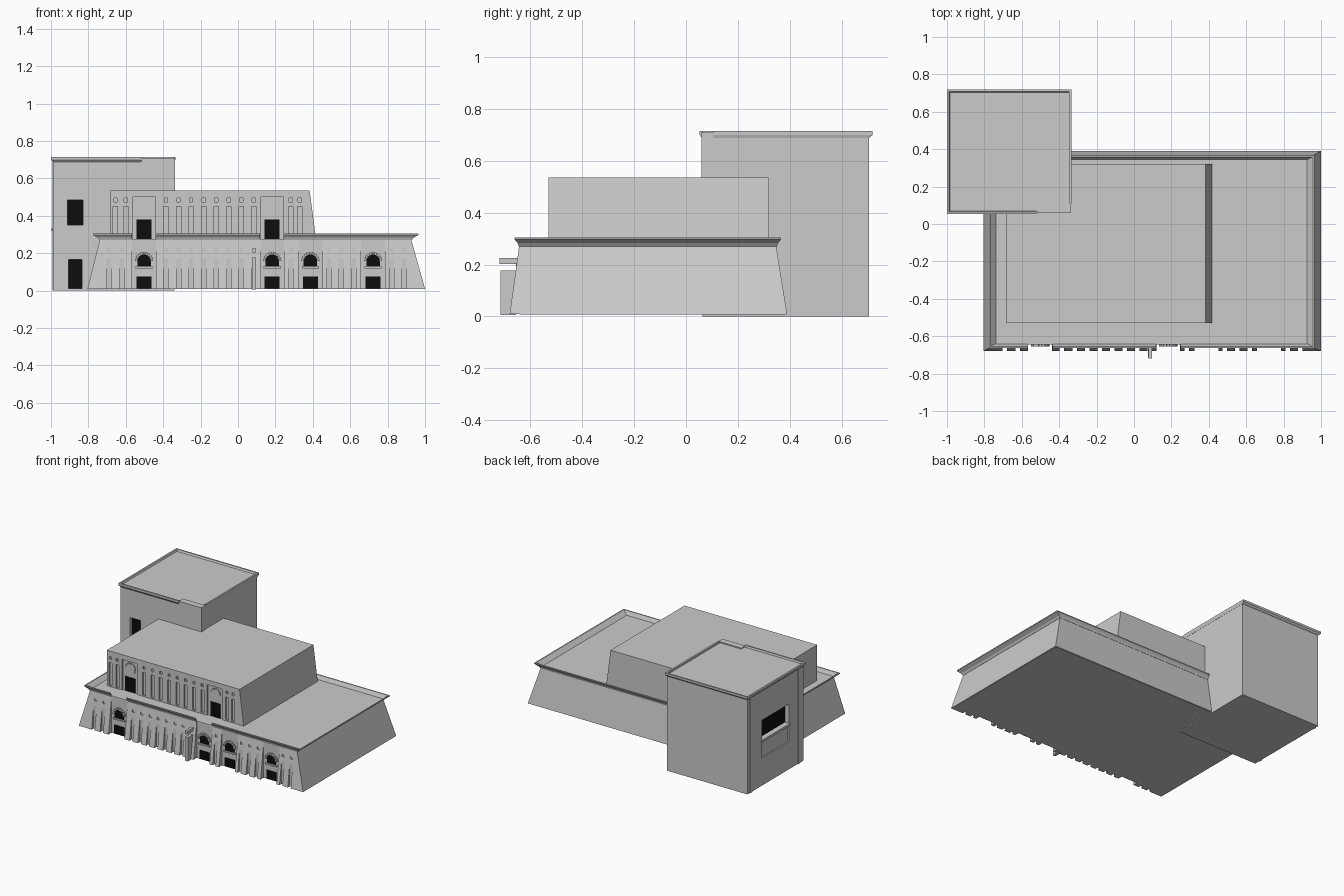
import bpy, bmesh, math

if "Cube" in bpy.data.objects:
    bpy.data.objects.remove(bpy.data.objects["Cube"])

dark = bpy.data.materials.new("dark_opening")
dark.diffuse_color = (0.004, 0.004, 0.004, 1)
dark.use_nodes = True
dark.node_tree.nodes["Principled BSDF"].inputs["Base Color"].default_value = dark.diffuse_color


def finish(name, bm, mat=None):
    bmesh.ops.recalc_face_normals(bm, faces=bm.faces[:])
    me = bpy.data.meshes.new(name)
    bm.to_mesh(me)
    bm.free()
    ob = bpy.data.objects.new(name, me)
    bpy.context.collection.objects.link(ob)
    if mat:
        me.materials.append(mat)
    return ob


def ring(bm, r, z):
    x0, x1, y0, y1 = r
    return [bm.verts.new((x, y, z)) for x, y in ((x0, y0), (x1, y0), (x1, y1), (x0, y1))]


def bridge(bm, a, b):
    n = len(a)
    for i in range(n):
        j = (i + 1) % n
        bm.faces.new((a[i], a[j], b[j], b[i]))


def add_frustum(bm, lo, hi, z0, z1):
    a, b = ring(bm, lo, z0), ring(bm, hi, z1)
    bm.faces.new(a[::-1])
    bm.faces.new(b)
    bridge(bm, a, b)


def frustum(name, lo, hi, z0, z1):
    bm = bmesh.new()
    add_frustum(bm, lo, hi, z0, z1)
    return finish(name, bm)


def boxes(name, items, mat=None):
    # each item: x0, x1, y0, y1, z0, z1
    bm = bmesh.new()
    for b in items:
        add_frustum(bm, b[:4], b[:4], b[4], b[5])
    return finish(name, bm, mat)


def inset(r, t):
    return (r[0] + t, r[1] - t, r[2] + t, r[3] - t)


def cornice(name, levels, t):
    # outward-flaring rim with a hollow middle; levels: (rect, z)
    bm = bmesh.new()
    rings = [ring(bm, r, z) for r, z in levels]
    rings += [ring(bm, inset(r, t), z) for r, z in (levels[-1], levels[0])]
    for i in range(len(rings)):
        bridge(bm, rings[i], rings[(i + 1) % len(rings)])
    return finish(name, bm)


def cut(ob, items):
    cutter = boxes("cutter", items)
    cutter.hide_render = True
    m = ob.modifiers.new("cut", 'BOOLEAN')
    m.operation, m.object, m.solver = 'DIFFERENCE', cutter, 'EXACT'
    bpy.context.view_layer.objects.active = ob
    bpy.ops.object.modifier_apply(modifier=m.name)
    bpy.data.objects.remove(cutter)


def arch_pane(name, x, y, z, w, spring, mat=None):
    # round-headed panel facing front
    bm = bmesh.new()
    pts = [(x - w, z), (x + w, z)]
    pts += [(x + w * math.cos(a * math.pi / 10), spring + w * math.sin(a * math.pi / 10)) for a in range(11)]
    a = [bm.verts.new((p, y, q)) for p, q in pts]
    b = [bm.verts.new((p, y + .01, q)) for p, q in pts]
    bm.faces.new(a)
    bm.faces.new(b[::-1])
    bridge(bm, a, b)
    return finish(name, bm, mat)


def arch_stones(name, x, y, z, r0, r1):
    # separate wedge stones around an arch head
    bm = bmesh.new()
    n = 9
    for i in range(n):
        loops = []
        for yy in (y, y + .012):
            loops.append([bm.verts.new((x + r * math.cos(t), yy, z + r * math.sin(t)))
                          for r, t in ((r0, (i + .08) * math.pi / n), (r1, (i + .08) * math.pi / n),
                                       (r1, (i + .92) * math.pi / n), (r0, (i + .92) * math.pi / n))])
        bm.faces.new(loops[0])
        bm.faces.new(loops[1][::-1])
        bridge(bm, *loops)
    return finish(name, bm)


bays = [-.502, .183, .387, .722]
slots = [-.69, -.622] + [-.385 + .067 * k for k in range(8)] + [.283, .485, .552, .618, .822, .888]

# battered lower storey with slots, small square holes and window bays
base = frustum("lower_storey", (-.805, 1, -.68, .39), (-.738, .925, -.643, .347), .01, .277)
cut(base, [(x - .012, x + .012, -.8, -.657, -.1, .2) for x in slots]
    + [(x - .01, x + .01, -.8, -.645, .208, .226) for x in slots]
    + [(x - .064, x + .064, -.8, -.644, -.1, .4) for x in bays])
frustum("lower_plinth", (-.80, .995, -.642, .385), (-.80, .995, -.642, .385), .008, .012)

# flared roof edge, broken in front of the two upper windows
rim = cornice("lower_cornice", [((-.741, .928, -.645, .35), .27), ((-.75, .938, -.65, .355), .283),
                                ((-.775, .965, -.662, .367), .298), ((-.775, .965, -.662, .367), .305)], .008)
cut(rim, [(x - .066, x + .066, -.8, -.6, .2, .4) for x in bays[:2]])

# lower windows
boxes("lower_windows", [(x - .04, x + .04, -.649, -.63, .012, .075) for x in bays], dark)
boxes("window_sills", [(x - .046, x + .046, -.655, -.64, .118, .128) for x in bays])
for x in bays:
    arch_pane("arched_window", x, -.649, .13, .036, .158, dark)
    arch_stones("arch_stones", x, -.655, .158, .036, .049)

# entrance post and bracket
boxes("front_post", [(.075, .097, -.715, -.655, .005, .177)])
boxes("front_bracket", [(.077, .096, -.72, -.64, .203, .226)])

# upper storey, sloping on its right end
upper = frustum("upper_storey", (-.685, .418, -.53, .32), (-.685, .383, -.53, .32), .27, .535)
up_slots = [-.655, -.6, -.57 + .135] + slots[2:10] + [.283, .33]
up_slots = [x for x in up_slots if min(abs(x - b) for b in bays[:2]) > .08 and x != -.435]
cut(upper, [(x - .012, x + .012, -.6, -.518, .285, .45) for x in up_slots]
    + [(x - .009, x + .009, -.6, -.52, .475, .495) for x in up_slots]
    + [(x - .06, x + .06, -.6, -.518, .24, .5) for x in bays[:2]])
boxes("upper_windows", [(x - .04, x + .04, -.523, -.51, .277, .38) for x in bays[:2]], dark)
for x in bays[:2]:
    arch_pane("blind_arch", x, -.522, .42, .036, .445)
    arch_stones("blind_arch_stones", x, -.525, .445, .034, .042)

# tower with recessed roof and open window recesses
body = (-.988, -.34, .063, .706)
tower = frustum("tower", body, body, 0, .703)
cut(tower, [(-.912, -.83, 0, .09, .35, .485), (-.905, -.835, 0, .09, .012, .168),
            (-1.1, -.95, .23, .54, .335, .475), (-1.1, -.978, .23, .54, .2, .32)])
boxes("tower_openings", [(-.912, -.83, .084, .094, .35, .485), (-.905, -.835, .084, .094, .012, .168),
                         (-.956, -.946, .23, .54, .335, .475)], dark)
boxes("tower_window_sill", [(-.996, -.97, .22, .55, .32, .335)])
boxes("tower_side_strips", [(-.993, -.98, .1, .125, .0, .69), (-.993, -.98, .655, .68, .0, .69)])

# tower cornice, interrupted by the corner pier
crown = cornice("tower_cornice", [((-.989, -.339, .062, .707), .688), ((-1, -.335, .053, .72), .7),
                                  ((-1, -.335, .053, .72), .715)], .012)
cut(crown, [(-.515, -.2, 0, .107, .6, .8)])
boxes("tower_corner_pier", [(-.52, -.336, .06, .107, .01, .71)])
